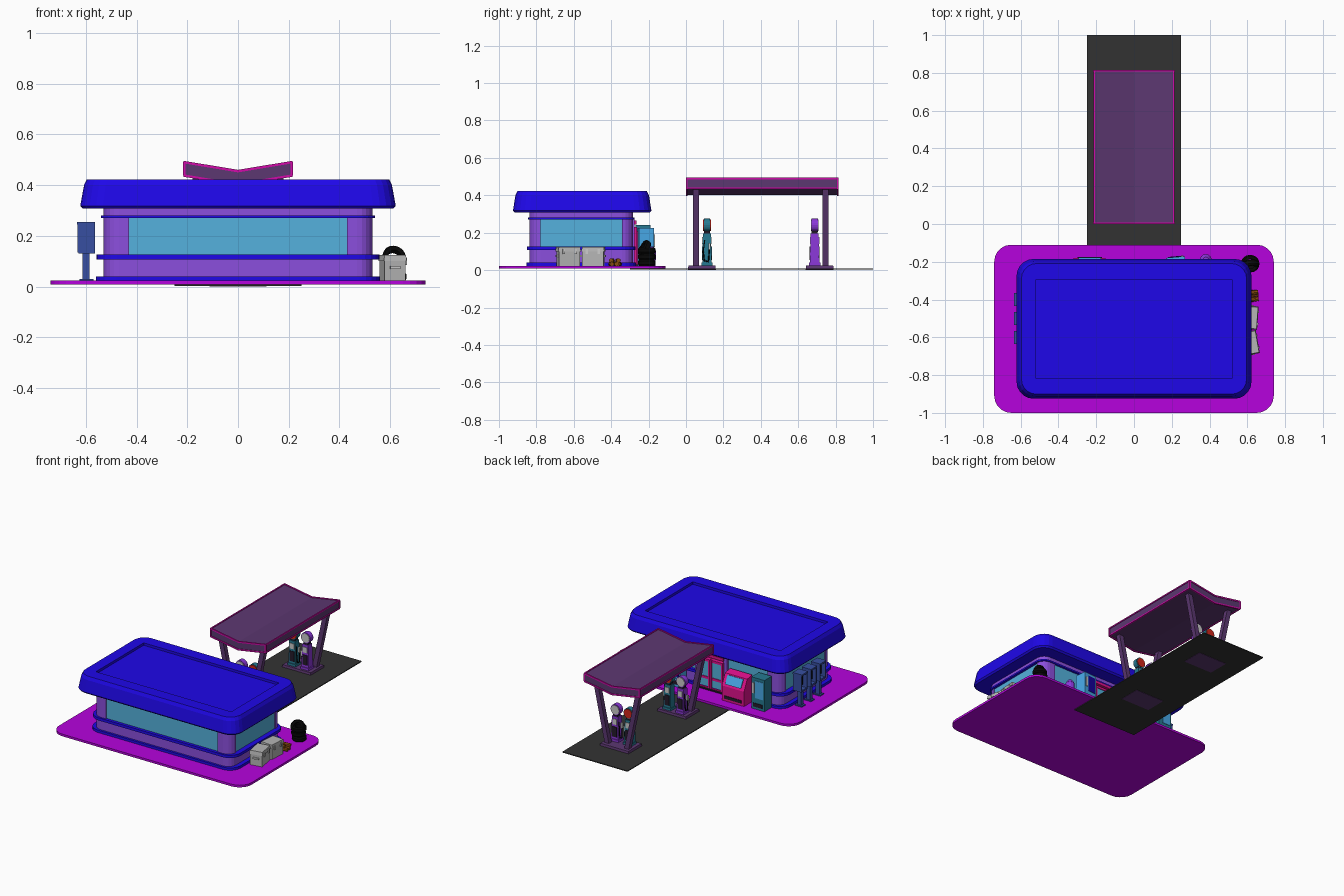
import bpy, bmesh, random
from math import sin, cos, pi, radians
from mathutils import Vector, Matrix

if "Cube" in bpy.data.objects:
    bpy.data.objects.remove(bpy.data.objects["Cube"])

random.seed(2)
COL = dict(blue="2410E8", purple="8A50DC", glass="55B0DC", slab="B40ADC", asphalt="363636",
           canopy="5C3A70", magenta="D012A8", teal="2A7890", violet="8A3AD8", white="D8D8DC",
           red="D02A20", black="101010", grey="B4B4B4", brown="8A5018", phone="3A50A0",
           pink="E0188C", sky="4AA8E8", dark="28202E", navy="1C08A0")


def mat(key):
    m = bpy.data.materials.get(key)
    if not m:
        m = bpy.data.materials.new(key)
        lin = [(int(COL[key][i:i + 2], 16) / 255) ** 2.2 for i in (0, 2, 4)]
        m.diffuse_color = (*lin, 1)
        m.use_nodes = True
        m.node_tree.nodes["Principled BSDF"].inputs["Base Color"].default_value = m.diffuse_color
    return m


def finish(bm, name, key, mtx=Matrix()):
    bmesh.ops.recalc_face_normals(bm, faces=bm.faces[:])
    me = bpy.data.meshes.new(name)
    bm.to_mesh(me)
    bm.free()
    me.materials.append(mat(key))
    ob = bpy.data.objects.new(name, me)
    ob.matrix_world = mtx
    bpy.context.collection.objects.link(ob)
    return ob


def place(x, y, z=0, rz=0):
    return Matrix.Translation((x, y, z)) @ Matrix.Rotation(radians(rz), 4, 'Z')


def loft(name, rings, key, mtx=Matrix()):
    """Skin between closed rings with equal point counts, capped at both ends."""
    bm = bmesh.new()
    vs = [[bm.verts.new(p) for p in r] for r in rings]
    n = len(vs[0])
    for a, b in zip(vs, vs[1:]):
        for i in range(n):
            bm.faces.new((a[i], a[(i + 1) % n], b[(i + 1) % n], b[i]))
    bm.faces.new(vs[0][::-1])
    bm.faces.new(vs[-1])
    return finish(bm, name, key, mtx)


def rring(hx, hy, r, z, n=5):
    pts = []
    for q, (sx, sy) in enumerate(((1, 1), (-1, 1), (-1, -1), (1, -1))):
        for i in range(n + 1):
            a = (q + i / n) * pi / 2
            pts.append((sx * (hx - r) + r * cos(a), sy * (hy - r) + r * sin(a), z))
    return pts


def slab(name, hx, hy, r, z0, z1, key, mtx):
    return loft(name, [rring(hx, hy, r, z0), rring(hx, hy, r, z1)], key, mtx)


def box(name, x0, x1, y0, y1, z0, z1, key, mtx=Matrix(), taper=1.0):
    cx, cy = (x0 + x1) / 2, (y0 + y1) / 2
    def ring(z, t):
        return [(cx + (x - cx) * t, cy + (y - cy) * t, z)
                for x, y in ((x0, y0), (x1, y0), (x1, y1), (x0, y1))]
    return loft(name, [ring(z0, 1), ring(z1, taper)], key, mtx)


def rod(name, p, q, r, key, mtx=Matrix(), n=12, r2=None):
    p, q = Vector(p), Vector(q)
    bm = bmesh.new()
    bmesh.ops.create_cone(bm, cap_ends=True, segments=n, radius1=r, radius2=r2 or r, depth=(q - p).length)
    rot = Vector((0, 0, 1)).rotation_difference(q - p).to_matrix().to_4x4()
    if n == 4:
        rot = rot @ Matrix.Rotation(pi / 4, 4, 'Z')
    bm.transform(Matrix.Translation((p + q) / 2) @ rot)
    return finish(bm, name, key, mtx)


# Paving and forecourt
CEN = place(0, -.555)
slab("store_paving", .74, .445, .09, .008, .023, "slab", CEN)
box("forecourt_road", -.25, .25, -.3, 1, .002, .008, "asphalt")

# Store walls, bands and windows
WALL = place(0, -.56)
slab("plinth", .56, .292, .08, .022, .04, "blue", WALL)
slab("lower_wall", .53, .277, .06, .04, .107, "purple", WALL)
slab("sill_band", .557, .29, .08, .107, .126, "blue", WALL)
slab("window_glass", .522, .269, .055, .126, .27, "glass", WALL)
slab("upper_band", .54, .284, .065, .27, .281, "blue", WALL)
slab("upper_wall", .53, .277, .06, .281, .312, "purple", WALL)
arc = [(.47 + .06 * cos(a * pi / 10), .217 + .06 * sin(a * pi / 10)) for a in range(6)]
for sx in (-1, 1):
    for sy in (-1, 1):
        prof = [(.43, .24), (.5, .22), *arc, (.43, .277)]
        loft("corner_pillar", [[(sx * x, sy * y, z) for x, y in prof] for z in (.126, .27)], "purple", WALL)

# Roof with a bevelled rim and a shallow recess
loft("store_roof", [rring(.612, .36, .08, .307), rring(.622, .37, .09, .318), rring(.607, .357, .085, .4),
                    rring(.596, .346, .08, .422), rring(.52, .262, .003, .422),
                    rring(.52, .262, .003, .405)], "blue", CEN)

# Entrance in the back wall
for sx in (-1, 1):
    box("door_post", sx * .11 - .014, sx * .11 + .014, -.3, -.275, .023, .27, "purple")
    a, b = sorted((sx * .004, sx * .096))
    box("door_glass", a, b, -.29, -.268, .03, .225, "glass")
    for x in (a + .004, b - .004):
        box("door_stile", x - .006, x + .006, -.29, -.262, .023, .23, "pink")
    for z in (.03, .1, .222):
        box("door_rail", a, b, -.29, -.263, z - .008, z + .008, "pink")
box("door_header", -.1, .1, -.29, -.264, .245, .265, "pink")
box("door_step", -.11, .11, -.29, -.25, .022, .03, "dark")

# Canopy: butterfly section with trimmed edges
sec = [(-.211, .49), (0, .455), (.211, .49), (.211, .437), (0, .402), (-.211, .437)]
loft("canopy", [[(x, y, z) for x, z in sec] for y in (.003, .812)], "canopy")
for y in (.004, .811):
    for (x0, z0), (x1, z1) in zip(sec, sec[1:] + sec[:1]):
        rod("canopy_end_trim", (x0, y, z0), (x1, y, z1), .007, "magenta", n=4)
for i in (0, 2, 3, 5):
    x, z = sec[i]
    rod("canopy_side_trim", (x, .0, z), (x, .815, z), .006, "magenta", n=4)


def pump(m, key, face):
    box("pump_foot", -.032, .032, -.03, .03, .022, .04, key, m)
    box("pump_body", -.027, .027, -.025, .025, .04, .195, key, m, .85)
    box("pump_head", -.018, .018, -.016, .016, .195, .208, "dark", m)
    rod("pump_globe_rim", (0, -.017, .24), (0, .017, .24), .036, key, m, 20)
    for s in (-1, 1):
        rod("pump_globe_face", (0, s * .016, .24), (0, s * .021, .24), .031, face, m, 20)
        box("pump_display", -.017, .017, s * .0235 - .002, s * .0235 + .002, .14, .178, "white", m)
        box("pump_panel", -.018, .018, s * .025 - .002, s * .025 + .002, .055, .125, "dark", m)
    # hose and nozzle on the outer side
    pts = [(.026, -.012, .16), (.034, -.02, .1), (.034, -.014, .05), (.034, .008, .045), (.032, .014, .12)]
    for p, q in zip(pts, pts[1:]):
        rod("pump_hose", p, q, .0035, "black", m, 6)
    box("pump_nozzle", .022, .036, .007, .02, .11, .145, "white", m)


# Two mirrored pump islands
for yc, yp, s in ((.085, .112, 1), (.715, .688, -1)):
    box("pump_island", -.112, .112, yc - .075, yc + .075, 0, .024, "canopy", taper=.96)
    ypost = yp - s * .058
    for sx in (-1, 1):
        rod("canopy_post", (sx * .075, ypost, .02), (sx * .165, ypost, .435), .023, "canopy", n=4)
    pump(place(s * .05, yp), "teal", "red")
    pump(place(-s * .05, yp, 0, 180), "violet", "white")

# Three telephone stands along the left wall
for y in (-.4, -.5, -.6):
    m = place(-.6, y)
    box("phone_base", -.025, .03, -.02, .02, .022, .03, "phone", m)
    box("phone_post", -.014, .014, -.013, .013, .03, .14, "phone", m)
    box("phone_back", .024, .036, -.032, .032, .13, .25, "phone", m)
    for s in (-1, 1):
        box("phone_side", -.032, .026, s * .03 - .003, s * .03 + .003, .135, .25, "phone", m)
    box("phone_roof", -.034, .036, -.034, .034, .244, .255, "phone", m)
    box("phone_shelf", -.028, .03, -.03, .03, .13, .142, "phone", m)
    box("phone_unit", 0, .025, -.02, .016, .155, .232, "dark", m)
    rod("phone_handset", (-.004, -.014, .165), (-.004, -.014, .22), .006, "black", m, 8)

# Machines beside the entrance
def vending(name, x, y, w, d, h, key, panel, rz=0):
    m = place(x, y, 0, rz)
    box(name, -w / 2, w / 2, -d, 0, .022, h, key, m)
    box(name + "_window", -w * .4, w * .2, -.002, .003, h * .42, h * .92, panel, m)
    box(name + "_slot", -w * .35, w * .35, -.002, .004, .04, .065, "dark", m)
    box(name + "_controls", w * .28, w * .42, -.002, .005, h * .55, h * .85, "white", m)


vending("blue_drink_machine", .22, -.175, .1, .08, .225, "sky", "navy", 5)
vending("teal_drink_machine", -.42, -.19, .1, .08, .24, "teal", "sky")
ice = [(-.27, .022), (-.18, .022), (-.18, .125), (-.215, .2), (-.27, .21)]
loft("ice_freezer", [[(x, y, z) for y, z in ice] for x in (-.32, -.15)], "pink")
loft("ice_freezer_hatch", [[(x, y, z) for y, z in ((-.183, .14), (-.178, .141), (-.206, .195), (-.213, .193))]
                           for x in (-.295, -.175)], "sky")
box("ice_freezer_grille", -.3, -.17, -.182, -.176, .04, .06, "dark")

# Litter bin
rod("litter_bin", (.38, -.19, .022), (.38, -.19, .1), .027, "violet", n=14, r2=.03)
rod("litter_bin_lid", (.38, -.19, .1), (.38, -.19, .125), .031, "violet", n=14, r2=.015)

# Two storage chests on the right side
for y, rz in ((-.63, 10), (-.495, -4)):
    m = place(.61, y, 0, rz)
    box("chest_body", -.042, .042, -.057, .057, .022, .1, "grey", m)
    box("chest_lid", -.046, .046, -.062, .062, .1, .124, "grey", m, .93)
    for s in (-1, 1):
        box("chest_latch", .041, .05, s * .032 - .006, s * .032 + .006, .085, .112, "white", m)
        box("chest_handle", -.02, .02, s * .061 - .005, s * .061 + .005, .07, .08, "white", m)

# Firewood pile
for i, (y, z) in enumerate(((-.405, .033), (-.38, .033), (-.355, .033), (-.392, .051), (-.367, .051))):
    d = random.uniform(-.01, .01)
    rod("firewood", (.59 + d, y, z), (.65 + d, y + d, z), .012, "brown", n=7)


def tyre(m):
    prof = [(.025, -.014), (.04, -.017), (.046, -.009), (.046, .009), (.04, .017), (.025, .014)]
    bm = bmesh.new()
    n = 20
    vs = [[bm.verts.new((r * cos(a), r * sin(a), z)) for r, z in prof]
          for a in (2 * pi * i / n for i in range(n))]
    for i in range(n):
        for j in range(6):
            a, b, k = vs[i], vs[(i + 1) % n], (j + 1) % 6
            bm.faces.new((a[j], b[j], b[k], a[k]))
    finish(bm, "tyre", "black", m)


# Tyre stack with one leaning on top
for i in range(3):
    tyre(place(.615 + .003 * (-1) ** i, -.21, .039 + i * .033))
tyre(place(.615, -.222, .116, 15) @ Matrix.Rotation(radians(62), 4, 'X'))
